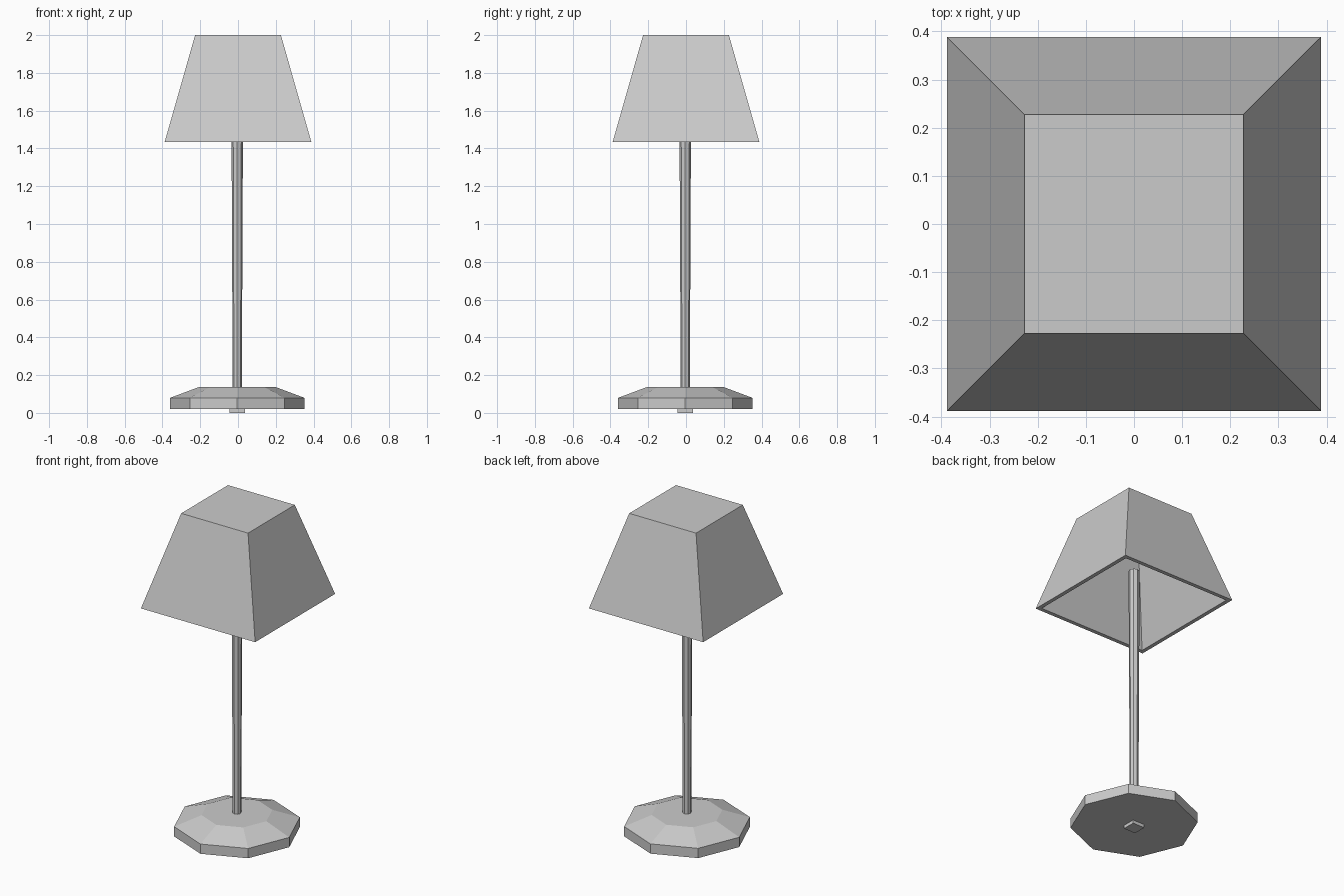
import bpy
import bmesh
from math import cos, sin, pi

cube = bpy.data.objects.get("Cube")
if cube:
    bpy.data.objects.remove(cube, do_unlink=True)

grey = bpy.data.materials.new("plain grey")
grey.use_nodes = True
colour = (0.6, 0.6, 0.6, 1)
grey.diffuse_color = colour
grey.node_tree.nodes["Principled BSDF"].inputs["Base Color"].default_value = colour


def loft(name, sides, rings, turn=0.0, centre=0.0):
    """Stack regular polygon rings (radius, height), capped at both ends."""
    bm = bmesh.new()
    loops = []
    for r, z in rings:
        angles = [turn + 2 * pi * i / sides for i in range(sides)]
        loops.append([bm.verts.new((centre + r * cos(a), centre + r * sin(a), z))
                      for a in angles])
    for low, high in zip(loops, loops[1:]):
        for i in range(sides):
            j = (i + 1) % sides
            bm.faces.new((low[i], low[j], high[j], high[i]))
    bm.faces.new(loops[0][::-1])
    bm.faces.new(loops[-1])
    bmesh.ops.recalc_face_normals(bm, faces=bm.faces)
    mesh = bpy.data.meshes.new(name)
    bm.to_mesh(mesh)
    bm.free()
    mesh.materials.append(grey)
    obj = bpy.data.objects.new(name, mesh)
    bpy.context.collection.objects.link(obj)
    return obj


root2 = 2 ** 0.5
square = pi / 4

# Square foot under the base
loft("foot", 4, [(0.04 * root2, 0), (0.04 * root2, 0.03)], square, -0.004)

# Octagonal base with a sloped upper edge
loft("base", 8, [(0.355, 0.02), (0.355, 0.08), (0.2, 0.138)], 0, -0.004)

# Slim pole, a little wider towards the top, ending inside the shade
loft("pole", 8, [(0.024, 0.1), (0.031, 1.65)], 0, -0.004)

# Hollow square shade: outer wall, rim, inner wall and ceiling
wall = 0.024
loft("shade", 4, [(0.227 * root2, 2.0), (0.388 * root2, 1.435),
                  ((0.388 - wall) * root2, 1.435),
                  ((0.227 - wall) * root2, 1.975)], square)
